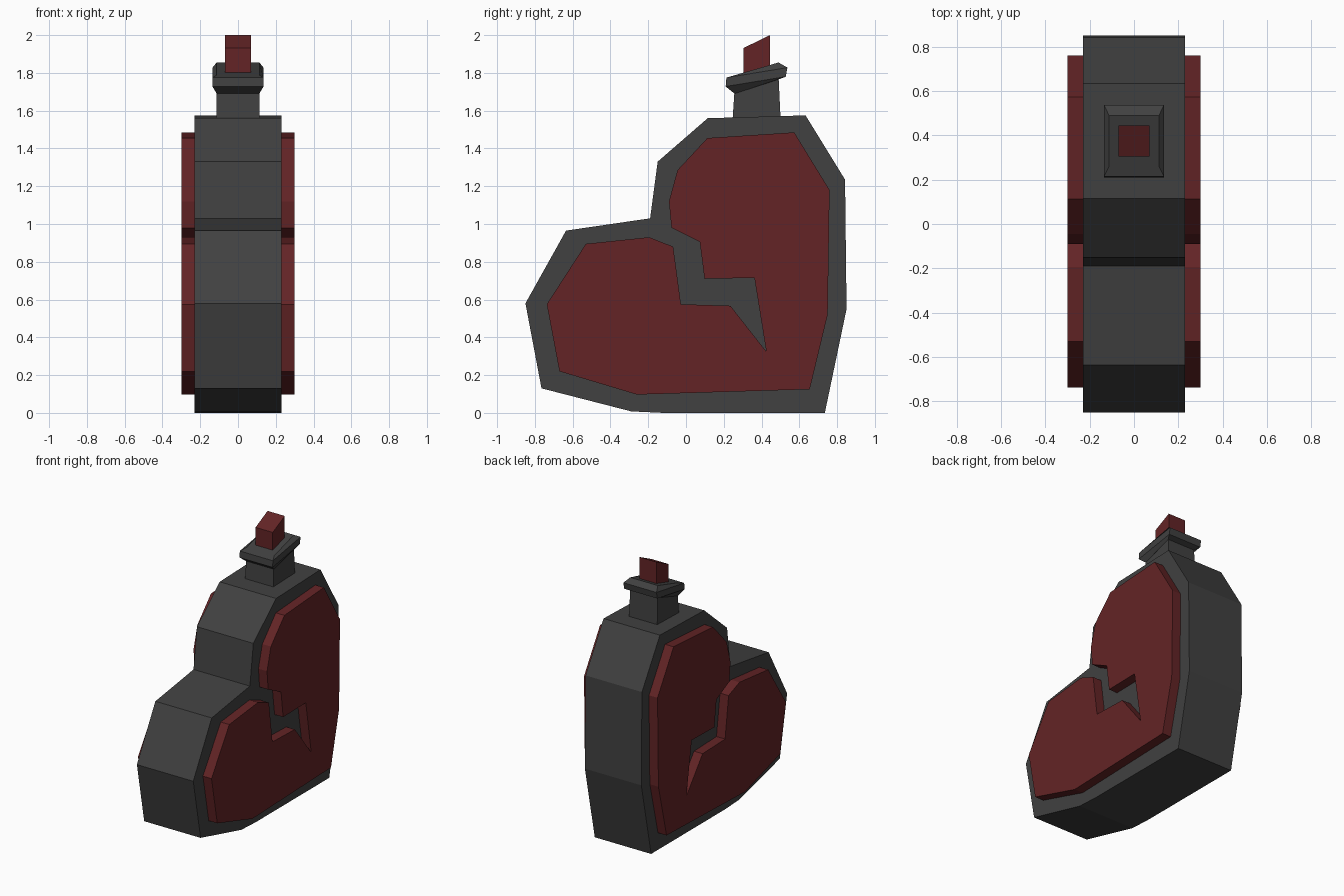
import bpy
import bmesh

cube = bpy.data.objects.get("Cube")
if cube:
    bpy.data.objects.remove(cube)


def material(name, color):
    mat = bpy.data.materials.new(name)
    mat.use_nodes = True
    mat.diffuse_color = (*color, 1)
    bsdf = mat.node_tree.nodes["Principled BSDF"]
    bsdf.inputs["Base Color"].default_value = (*color, 1)
    bsdf.inputs["Roughness"].default_value = 0.8
    return mat


grey = material("charcoal grey", (0.052, 0.052, 0.052))
red = material("dark red", (0.125, 0.0175, 0.019))


def finish(bm, name, mat):
    bmesh.ops.recalc_face_normals(bm, faces=bm.faces)
    mesh = bpy.data.meshes.new(name)
    bm.to_mesh(mesh)
    bm.free()
    mesh.materials.append(mat)
    obj = bpy.data.objects.new(name, mesh)
    bpy.context.scene.collection.objects.link(obj)
    return obj


def slab(name, profile, x0, x1, mat):
    """Extrude a side profile of (y, z) points from x0 to x1."""
    bm = bmesh.new()
    face = bm.faces.new([bm.verts.new((x0, y, z)) for y, z in profile])
    new = bmesh.ops.extrude_face_region(bm, geom=[face])["geom"]
    verts = [v for v in new if isinstance(v, bmesh.types.BMVert)]
    bmesh.ops.translate(bm, verts=verts, vec=(x1 - x0, 0, 0))
    return finish(bm, name, mat)


def loft(name, rings, mat):
    """Join tilted rectangles: half width, front (y, z), back (y, z)."""
    bm = bmesh.new()
    loops = []
    for w, (yf, zf), (yb, zb) in rings:
        corners = [(-w, yf, zf), (w, yf, zf), (w, yb, zb), (-w, yb, zb)]
        loops.append([bm.verts.new(c) for c in corners])
    for a, b in zip(loops, loops[1:]):
        for i in range(4):
            j = (i + 1) % 4
            bm.faces.new((a[i], a[j], b[j], b[i]))
    bm.faces.new(loops[0])
    bm.faces.new(loops[-1])
    return finish(bm, name, mat)


# Heart-shaped flask body
body = [(-0.85, 0.58), (-0.765, 0.13), (-0.29, 0.008), (-0.12, 0),
        (0.735, 0), (0.85, 0.55), (0.842, 1.235), (0.633, 1.575),
        (0.115, 1.56), (-0.15, 1.33), (-0.19, 1.03), (-0.635, 0.965)]
slab("flask_body", body, -0.23, 0.23, grey)

# Raised heart panel with a jagged crack, mirrored to both sides
heart = [(-0.737, 0.575), (-0.67, 0.22), (-0.26, 0.097), (0.655, 0.125),
         (0.75, 0.52), (0.76, 1.18), (0.573, 1.485), (0.113, 1.455),
         (-0.045, 1.285), (-0.09, 1.12), (-0.077, 0.98),
         (0.073, 0.905), (0.098, 0.71), (0.362, 0.715), (0.425, 0.325),
         (0.235, 0.567), (-0.027, 0.575), (-0.068, 0.88),
         (-0.195, 0.93), (-0.53, 0.895)]
panel = slab("heart_panels", heart, 0.225, 0.3, red)
panel.modifiers.new("Mirror", "MIRROR")

# Neck
loft("neck", [(0.115, (0.247, 1.56), (0.5, 1.57)),
              (0.112, (0.257, 1.71), (0.49, 1.78))], grey)

# Tilted, chamfered lip
loft("neck_lip", [(0.113, (0.257, 1.69), (0.49, 1.765)),
                  (0.135, (0.21, 1.728), (0.528, 1.78)),
                  (0.135, (0.214, 1.775), (0.537, 1.828)),
                  (0.113, (0.26, 1.788), (0.49, 1.855))], grey)

# Slanted stopper
loft("stopper", [(0.07, (0.305, 1.76), (0.445, 1.8)),
                 (0.07, (0.305, 1.932), (0.445, 2.0))], red)
